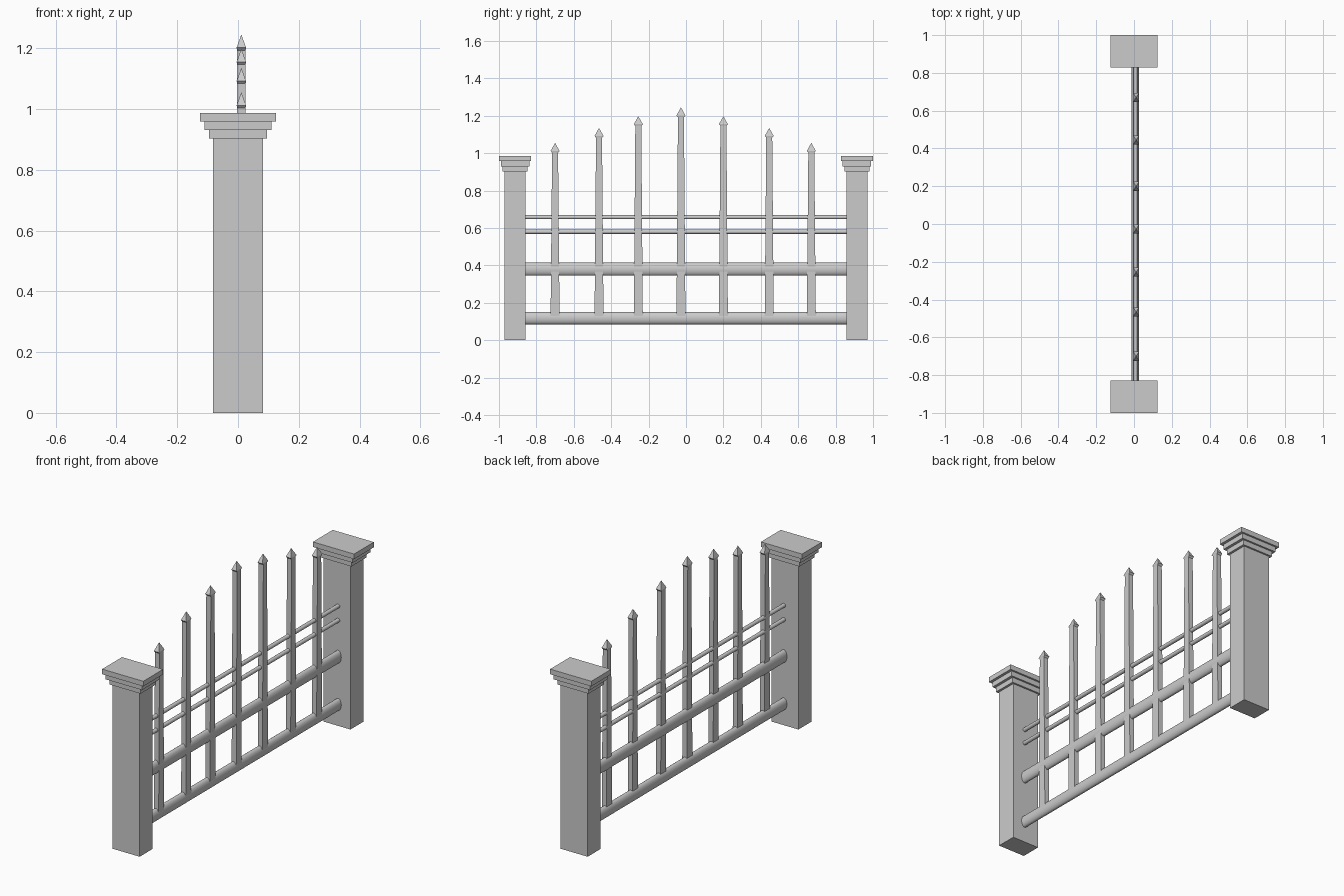
import bpy, bmesh, math

if "Cube" in bpy.data.objects:
    bpy.data.objects.remove(bpy.data.objects["Cube"])


def new_object(name, bm):
    bmesh.ops.recalc_face_normals(bm, faces=bm.faces)
    mesh = bpy.data.meshes.new(name)
    bm.to_mesh(mesh)
    bm.free()
    ob = bpy.data.objects.new(name, mesh)
    bpy.context.collection.objects.link(ob)
    return ob


def box(name, cx, cy, hx, hy, z0, z1):
    bm = bmesh.new()
    bmesh.ops.create_cube(bm, size=2)
    for v in bm.verts:
        v.co = (cx + v.co.x * hx, cy + v.co.y * hy,
                (z0 + z1) / 2 + v.co.z * (z1 - z0) / 2)
    return new_object(name, bm)


def rail(name, z, rx, rz):
    # elliptical bar running along y between the posts
    bm = bmesh.new()
    bmesh.ops.create_cone(bm, cap_ends=True, segments=24, radius1=1, radius2=1, depth=2)
    for v in bm.verts:
        v.co = (0.007 + v.co.x * rx, v.co.z * 0.865, z + v.co.y * rz)
    ob = new_object(name, bm)
    for p in ob.data.polygons:
        p.use_smooth = len(p.vertices) == 4
    return ob


def picket(name, y, tip):
    # tapered square bar, flared collar and pyramid head
    levels = [(0.13, 0.014, 0.024), (tip - 0.052, 0.014, 0.016),
              (tip - 0.043, 0.0155, 0.024)]
    bm = bmesh.new()
    rings = [[bm.verts.new((0.011 + sx * hx, y + sy * hy, z))
              for sx, sy in ((-1, -1), (1, -1), (1, 1), (-1, 1))]
             for z, hx, hy in levels]
    apex = bm.verts.new((0.011, y, tip))
    bm.faces.new(rings[0])
    for i in range(4):
        j = (i + 1) % 4
        for a, b in zip(rings, rings[1:]):
            bm.faces.new((a[i], a[j], b[j], b[i]))
        bm.faces.new((rings[-1][i], rings[-1][j], apex))
    return new_object(name, bm)


# Posts with stepped caps
for side, s in (("front", -1), ("back", 1)):
    y = s * 0.914
    box(f"{side}_post", 0, y, 0.082, 0.056, 0, 0.902)
    for i, (hx, hy, z0, z1) in enumerate([(0.095, 0.066, 0.902, 0.930),
                                          (0.110, 0.076, 0.930, 0.958),
                                          (0.125, 0.086, 0.958, 0.986)]):
        box(f"{side}_post_cap_{i + 1}", 0, y, hx, hy, z0, z1)

# Horizontal rails
rail("bottom_rail", 0.118, 0.0195, 0.033)
rail("middle_rail", 0.380, 0.0195, 0.035)
rail("lower_thin_rail", 0.580, 0.011, 0.011)
rail("upper_thin_rail", 0.658, 0.011, 0.011)

# Pickets rising towards the centre
tips = [1.055, 1.135, 1.198, 1.245, 1.198, 1.135, 1.055]
ys = [-0.70, -0.465, -0.255, -0.027, 0.20, 0.445, 0.67]
for i, (y, tip) in enumerate(zip(ys, tips)):
    picket(f"picket_{i + 1}", y, tip)
